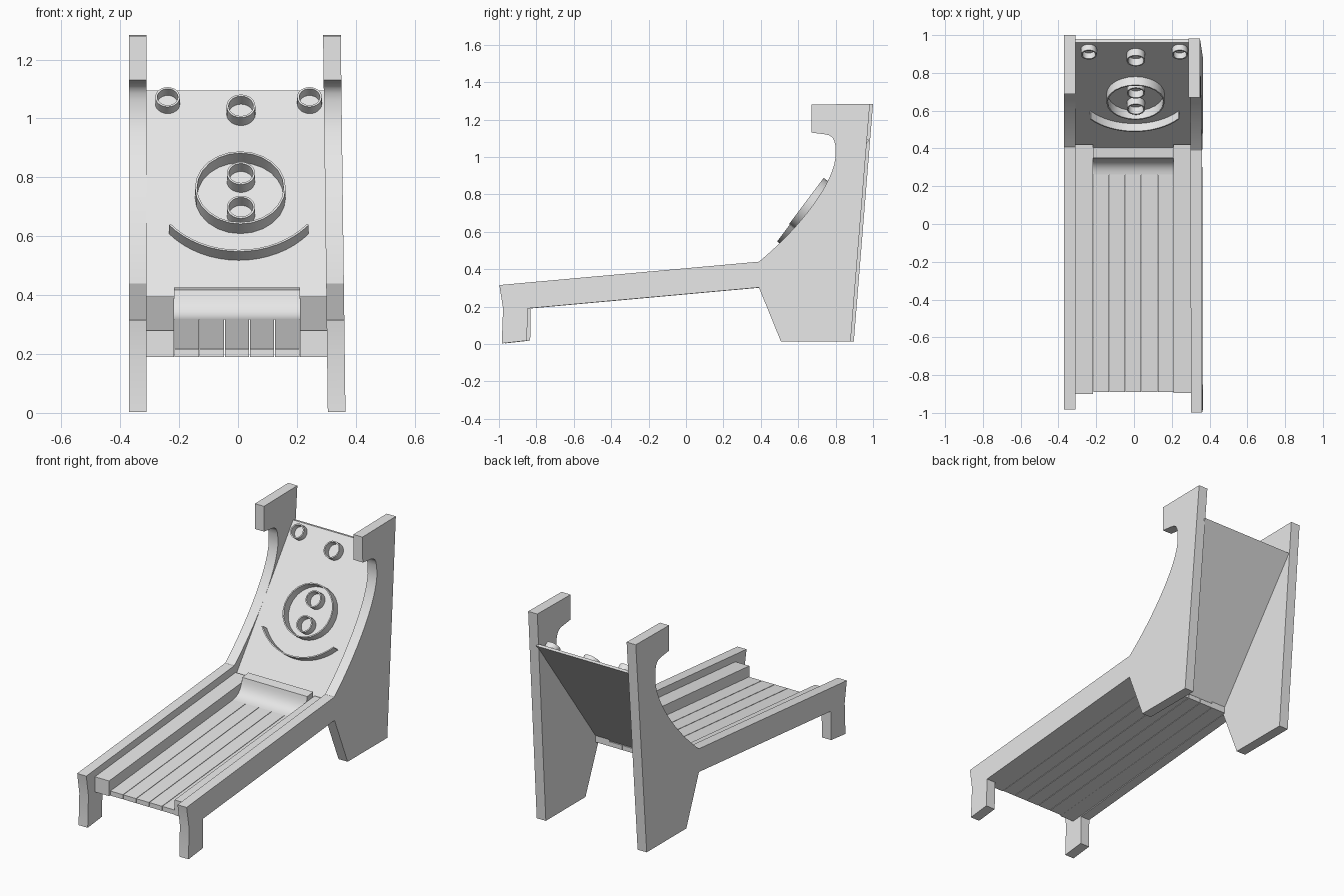
import bpy, bmesh, math
from mathutils import Matrix, Vector

if "Cube" in bpy.data.objects:
    bpy.data.objects.remove(bpy.data.objects["Cube"], do_unlink=True)

grey = bpy.data.materials.new("light_grey")
grey.use_nodes = True
COLOUR = (0.8, 0.8, 0.8, 1)
grey.diffuse_color = COLOUR
grey.node_tree.nodes["Principled BSDF"].inputs["Base Color"].default_value = COLOUR


def finish(name, bm, smooth=False):
    bmesh.ops.recalc_face_normals(bm, faces=bm.faces[:])
    mesh = bpy.data.meshes.new(name)
    bm.to_mesh(mesh)
    bm.free()
    mesh.materials.append(grey)
    obj = bpy.data.objects.new(name, mesh)
    bpy.context.collection.objects.link(obj)
    if smooth:
        bpy.ops.object.select_all(action='DESELECT')
        obj.select_set(True)
        bpy.context.view_layer.objects.active = obj
        bpy.ops.object.shade_smooth_by_angle(angle=math.radians(30))
    return obj


def extrude_profile(name, points, x0, x1, lean=0, shift=0, smooth=False):
    """Extrude a (y, z) outline from x0 to x1, leaning sideways with height."""
    bm = bmesh.new()
    face = bm.faces.new([bm.verts.new((x0 + lean * z, y + shift, z)) for y, z in points])
    ext = bmesh.ops.extrude_face_region(bm, geom=[face])
    moved = [v for v in ext["geom"] if isinstance(v, bmesh.types.BMVert)]
    bmesh.ops.translate(bm, verts=moved, vec=(x1 - x0, 0, 0))
    return finish(name, bm, smooth)


def bezier(a, b, c, d, n=10):
    out = []
    for i in range(n + 1):
        t = i / n
        s = 1 - t
        out.append(tuple(s**3 * p + 3 * s * s * t * q + 3 * s * t * t * r + t**3 * w
                         for p, q, r, w in zip(a, b, c, d)))
    return out


# Side panels: front leg, sloping rail, swept back and hooked top
side = [(-0.998, 0.315)]
side += bezier((0.39, 0.44), (0.55, 0.57), (0.78, 0.82), (0.80, 1.0), 14)
side += bezier((0.80, 1.03), (0.80, 1.09), (0.785, 1.115), (0.75, 1.12), 5)
side += [(0.67, 1.13), (0.67, 1.28), (0.983, 1.284), (0.88, 0.012), (0.508, 0.012),
         (0.39, 0.302), (-0.847, 0.19), (-0.85, 0.018), (-0.985, 0.003), (-0.978, 0.19)]
extrude_profile("left_side_panel", side, 0.305, 0.365, lean=-0.0125, smooth=True)
extrude_profile("right_side_panel", side, -0.37, -0.31, shift=0.017, smooth=True)

# Lane planks and the raised gutters beside them
SLOPE = 0.088
FRONT, BACK = -0.89, 0.42


def sloped_slab(name, x0, x1, bottom, top, front=FRONT):
    rise = SLOPE * (BACK - FRONT)
    extrude_profile(name, [(front, bottom), (front, top),
                           (BACK, top + rise), (BACK, bottom + rise)], x0, x1)


LANE_X, PLANK_W, GAP = -0.217, 0.0854, 0.003
for i in range(5):
    x = LANE_X + i * PLANK_W
    sloped_slab(f"lane_plank_{i + 1}", x + GAP / 2, x + PLANK_W - GAP / 2, 0.19, 0.217)
sloped_slab("right_gutter", -0.312, LANE_X, 0.19, 0.28, -0.9)
sloped_slab("left_gutter", LANE_X + 5 * PLANK_W, 0.307, 0.19, 0.28, -0.895)

# Curved jump ramp at the end of the lane
ramp = bezier((0.26, 0.318), (0.31, 0.324), (0.34, 0.35), (0.35, 0.418), 10)
ramp += [(0.406, 0.425), (0.406, 0.32)]
extrude_profile("jump_ramp", ramp, LANE_X, LANE_X + 5 * PLANK_W, smooth=True)

# Tilted target board
TILT = 0.75


def board_y(z):
    return 0.435 + TILT * (z - 0.395)


LOW, HIGH = 0.335, 1.095
extrude_profile("target_board", [(board_y(LOW), LOW), (board_y(HIGH), HIGH),
                                 (board_y(HIGH) + 0.02, HIGH - 0.004),
                                 (board_y(LOW) + 0.02, LOW - 0.004)], -0.312, 0.3)

# Target rings and the curved fence, standing square to the board
UP = Vector((0, 0.6, 0.8))
OUT = Vector((0, -0.8, 0.6))


def wall(name, x, z, radius, height, start=0, end=2 * math.pi, steps=24, thick=0.007):
    """Thin wall following an arc on the board; a full turn gives a ring."""
    closed = end - start > 6.28
    centre = Vector((x, board_y(z), z))
    bm = bmesh.new()
    sections = []
    for i in range(steps if closed else steps + 1):
        a = start + (end - start) * i / steps
        ray = Vector((math.cos(a), 0, 0)) + UP * math.sin(a)
        sections.append([bm.verts.new(centre + ray * r + OUT * h)
                         for r, h in ((radius, -0.005), (radius, height),
                                      (radius - thick, height), (radius - thick, -0.005))])
    pairs = list(zip(sections, sections[1:]))
    if closed:
        pairs.append((sections[-1], sections[0]))
    else:
        bm.faces.new(sections[0])
        bm.faces.new(sections[-1])
    for s, t in pairs:
        for k in range(4):
            m = (k + 1) % 4
            bm.faces.new((s[k], s[m], t[m], t[k]))
    return finish(name, bm, True)


wall("large_ring", 0.008, 0.732, 0.154, 0.055)
wall("upper_inner_ring", 0.01, 0.787, 0.048, 0.045)
wall("lower_inner_ring", 0.01, 0.672, 0.048, 0.045)
wall("top_centre_ring", 0.01, 1.015, 0.049, 0.045)
wall("top_right_ring", -0.239, 1.05, 0.042, 0.038)
wall("top_left_ring", 0.243, 1.05, 0.042, 0.038)
HALF = math.radians(50.8)
wall("curved_fence", 0.003, 0.763, 0.306, 0.05,
     -math.pi / 2 - HALF, -math.pi / 2 + HALF, 16)
